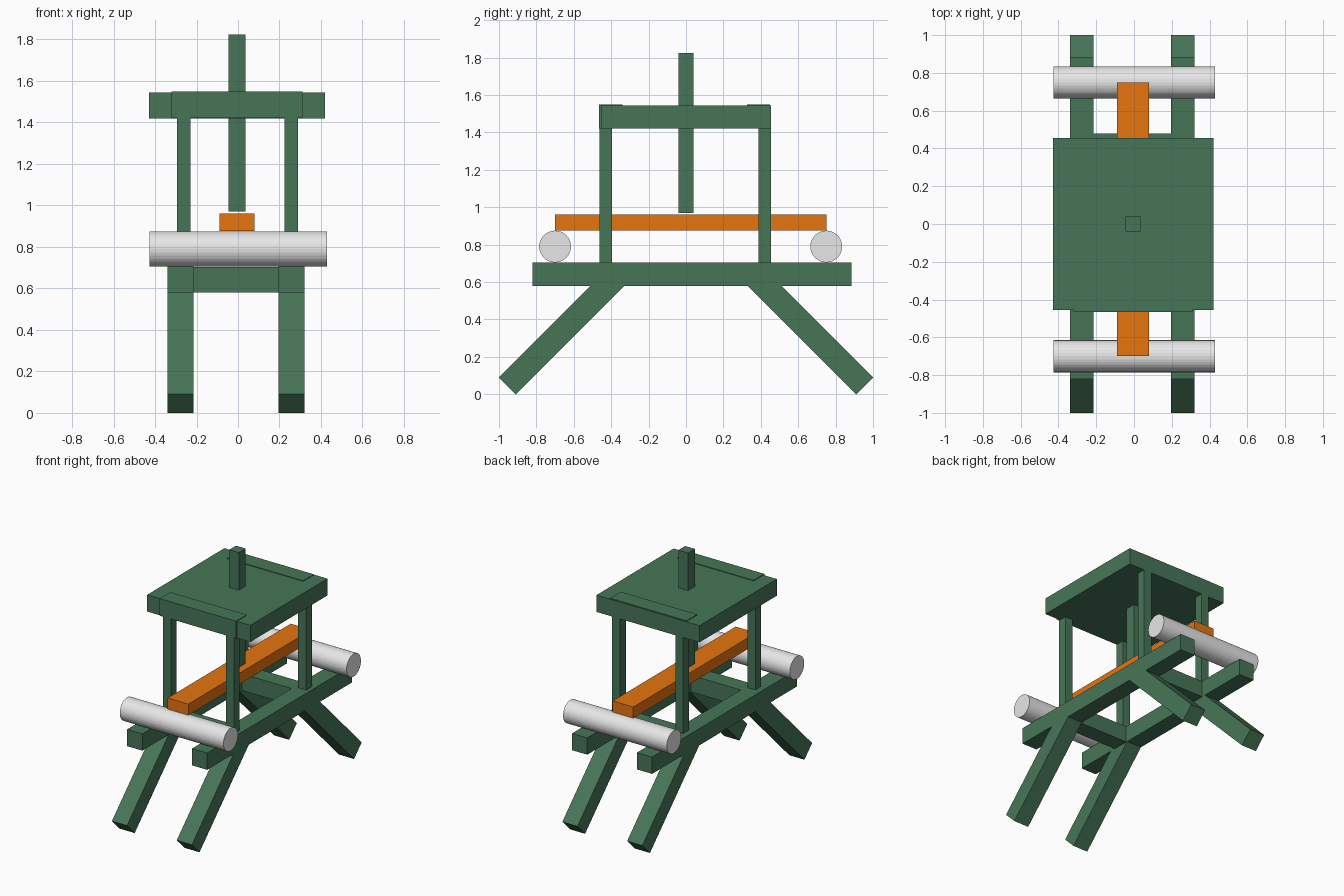
import bpy
import bmesh
from math import pi
from mathutils import Matrix, Vector

cube = bpy.data.objects.get("Cube")
if cube:
    bpy.data.objects.remove(cube, do_unlink=True)


def material(name, colour):
    mat = bpy.data.materials.new(name)
    mat.use_nodes = True
    mat.diffuse_color = (*colour, 1)
    mat.node_tree.nodes["Principled BSDF"].inputs["Base Color"].default_value = (*colour, 1)
    return mat


green = material("green", (0.062, 0.18, 0.097))
orange = material("orange", (0.8, 0.176, 0.005))
grey = material("light grey", (0.8, 0.8, 0.8))


def finish(name, bm, mat):
    bmesh.ops.recalc_face_normals(bm, faces=bm.faces)
    mesh = bpy.data.meshes.new(name)
    bm.to_mesh(mesh)
    bm.free()
    mesh.materials.append(mat)
    obj = bpy.data.objects.new(name, mesh)
    bpy.context.collection.objects.link(obj)
    return obj


def beam(name, x, y, z, mat=green):
    """Box spanning the given ranges."""
    bm = bmesh.new()
    lo, hi = Vector((x[0], y[0], z[0])), Vector((x[1], y[1], z[1]))
    place = Matrix.Translation((lo + hi) / 2) @ Matrix.Diagonal((*(hi - lo), 1))
    bmesh.ops.create_cube(bm, size=1, matrix=place)
    return finish(name, bm, mat)


def side_profile(name, points, x):
    """Outline in the side plane, extruded across x."""
    bm = bmesh.new()
    face = bm.faces.new([bm.verts.new((x[0], y, z)) for y, z in points])
    out = bmesh.ops.extrude_face_region(bm, geom=[face])
    moved = [v for v in out["geom"] if isinstance(v, bmesh.types.BMVert)]
    bmesh.ops.translate(bm, verts=moved, vec=(x[1] - x[0], 0, 0))
    return finish(name, bm, green)


# Rails with splayed legs and upright posts on both sides
sides = {"right": ((-0.34, -0.215), (-0.295, -0.23)),
         "left": ((0.195, 0.32), (0.225, 0.29))}
ends = {"front": -1, "back": 1}
leg = [(1, 0.09), (0.91, 0), (0.33, 0.58), (0.51, 0.58)]
post_y = {"front": (-0.463, -0.395), "back": (0.388, 0.455)}
for side, (rail_x, post_x) in sides.items():
    beam(f"{side}_rail", rail_x, (-0.82, 0.885), (0.58, 0.705))
    for end, sign in ends.items():
        side_profile(f"{end}_{side}_leg", [(sign * y, z) for y, z in leg], rail_x)
        beam(f"{end}_{side}_post", post_x, post_y[end], (0.70, 1.43))

# Cross members between the rails
beam("front_cross_member", (-0.215, 0.195), (-0.465, -0.34), (0.58, 0.704))
beam("back_cross_member", (-0.215, 0.195), (0.355, 0.48), (0.58, 0.704))

# Roof slab with end beams set just proud of it
beam("roof", (-0.43, 0.42), (-0.455, 0.455), (1.42, 1.545))
beam("front_roof_beam", (-0.32, 0.31), (-0.465, -0.34), (1.422, 1.55))
beam("back_roof_beam", (-0.32, 0.31), (0.325, 0.45), (1.422, 1.55))

# Central plunger and the bar below it
beam("plunger", (-0.045, 0.035), (-0.04, 0.04), (0.97, 1.825))
beam("test_bar", (-0.09, 0.08), (-0.70, 0.75), (0.877, 0.96), orange)

# Rollers carrying the bar
for end, y in {"front": -0.70, "back": 0.75}.items():
    bm = bmesh.new()
    bmesh.ops.create_cone(bm, cap_ends=True, segments=32, radius1=0.085, radius2=0.085,
                          depth=0.855,
                          matrix=Matrix.Translation((0.002, y, 0.79)) @ Matrix.Rotation(pi / 2, 4, "Y"))
    finish(f"{end}_roller", bm, grey)
